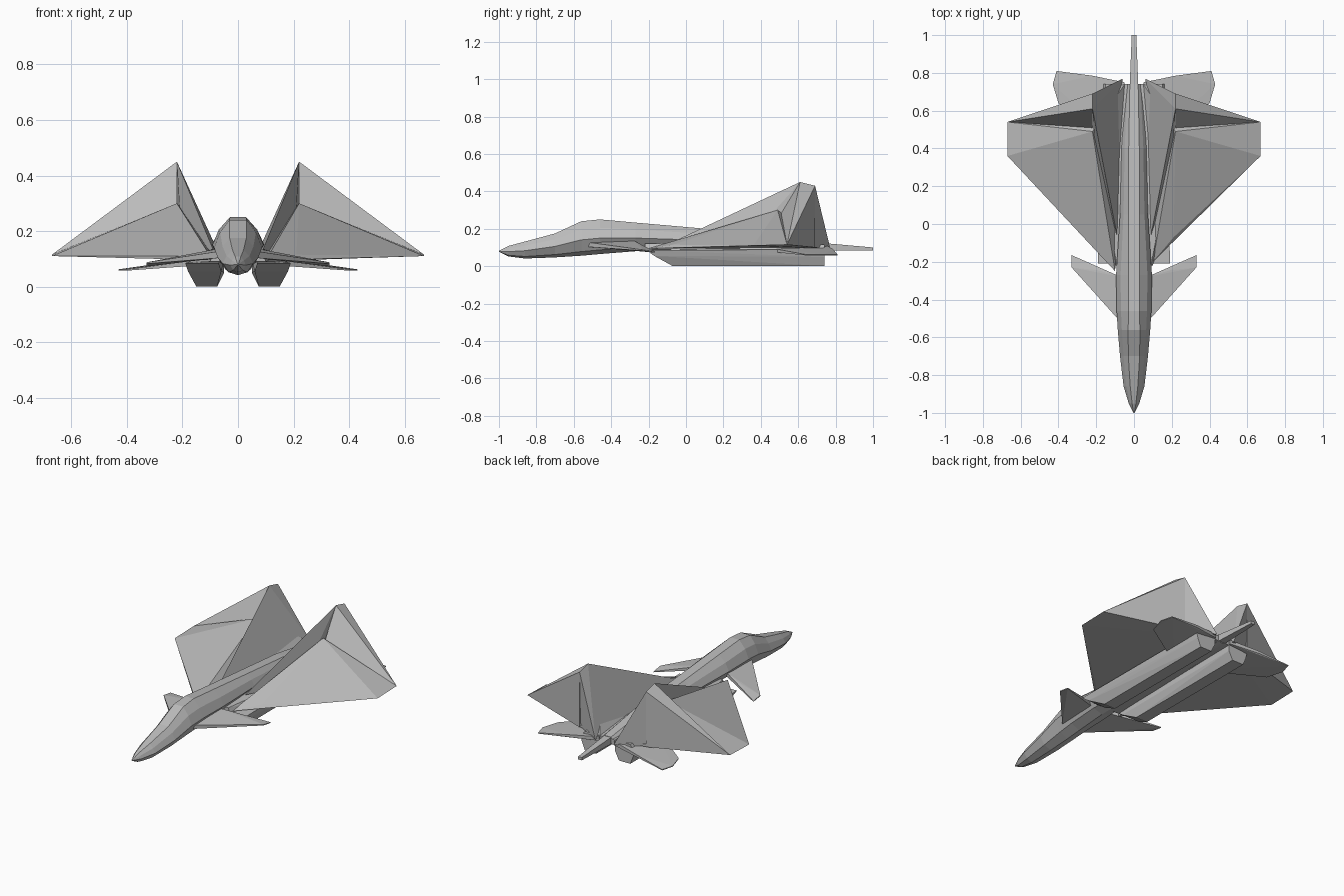
import bpy, bmesh

cube = bpy.data.objects.get("Cube")
if cube:
    bpy.data.objects.remove(cube, do_unlink=True)

grey = bpy.data.materials.new("airframe grey")
grey.use_nodes = True
grey.diffuse_color = (0.5, 0.5, 0.5, 1)
grey.node_tree.nodes["Principled BSDF"].inputs["Base Color"].default_value = (0.5, 0.5, 0.5, 1)


def finish(name, bm):
    bmesh.ops.recalc_face_normals(bm, faces=bm.faces)
    mesh = bpy.data.meshes.new(name)
    bm.to_mesh(mesh)
    bm.free()
    mesh.materials.append(grey)
    obj = bpy.data.objects.new(name, mesh)
    bpy.context.collection.objects.link(obj)
    return obj


def hull(name, points, side=1):
    """Flat-faced solid wrapped around a few corner points."""
    bm = bmesh.new()
    for x, y, z in points:
        bm.verts.new((x * side, y, z))
    res = bmesh.ops.convex_hull(bm, input=bm.verts)
    loose = [v for v in bm.verts if not v.link_faces]
    bmesh.ops.delete(bm, geom=loose, context='VERTS')
    return finish(name, bm)


def plate(name, outline, thick, side=1):
    """Thin surface: an outline given a little thickness at the root only."""
    pts = []
    for x, y, z, t in outline:
        pts += [(x, y, z + t * thick), (x, y, z - t * thick)]
    return hull(name, pts, side)


def loft(name, rings):
    bm = bmesh.new()
    rows = [[bm.verts.new(p) for p in ring] for ring in rings]
    n = len(rows[0])
    for a, b in zip(rows, rows[1:]):
        for i in range(n):
            j = (i + 1) % n
            bm.faces.new((a[i], a[j], b[j], b[i]))
    bm.faces.new(rows[0])
    bm.faces.new(rows[-1])
    return finish(name, bm)


# Fuselage stations: y, half width, ridge half width, bottom, top
stations = [
    (-1.0, .003, .002, .077, .083),
    (-.95, .028, .010, .052, .108),
    (-.86, .055, .020, .041, .132),
    (-.70, .074, .030, .047, .175),
    (-.56, .086, .031, .056, .240),
    (-.46, .092, .029, .065, .250),
    (-.27, .095, .028, .080, .233),
    (.05, .074, .028, .085, .205),
    (.40, .066, .028, .085, .175),
    (.74, .045, .022, .080, .125),
]


def section(y, w, r, lo, hi):
    h = hi - lo
    half = [(r, hi), (w * .75, lo + h * .76), (w, lo + h * .46), (w * .62, lo + h * .12)]
    right = [(x, y, z) for x, z in half]
    left = [(-x, y, z) for x, z in reversed(half)]
    return right + [(0, y, lo)] + left


loft("fuselage", [section(*s) for s in stations])

# Tail boom and flat centre body
hull("tail_boom", [(sx * w, y, z) for sx in (-1, 1)
                   for y, w, lo, hi in ((.55, .03, .085, .14), (1, .012, .083, .1))
                   for z in (lo, hi)])
hull("centre_body", [(sx * x, y, z) for sx in (-1, 1)
                     for x, y, z in ((.10, -.22, .09), (.09, -.22, .12), (.18, .1, .085),
                                     (.15, .1, .13), (.17, .74, .085), (.15, .74, .115))])

for side, label in ((1, "left"), (-1, "right")):
    # Engine nacelle with raked intake
    hull(label + "_nacelle", [
        (.07, -.21, .085), (.19, -.21, .085), (.06, -.17, .055), (.18, -.17, .055),
        (.075, -.07, 0), (.15, -.07, 0), (.075, .74, 0), (.15, .74, 0),
        (.05, .74, .05), (.17, .74, .05), (.05, .74, .1), (.18, .74, .09)], side)

    # Wing: a thin sharp tip rising to a crest near the fin
    start = (.21, -.07, .115) if side > 0 else (.1, -.25, .11)
    hull(label + "_wing", [
        start, (start[0], start[1], .095), (.1, -.2, .095), (.22, .49, .3),
        (.67, .36, .11), (.67, .54, .115), (.05, .74, .115), (.05, .74, .095)], side)

    # Leaning tail fin
    hull(label + "_fin", [
        (.09, -.06, .135), (.14, .2, .25), (.22, .61, .45), (.22, .69, .43),
        (.06, .77, .1), (.22, .68, .1), (.2, .3, .1)], side)

    # Steep web joining fin tip to wing tip
    hull(label + "_web", [
        (.22, .61, .45), (.22, .69, .43), (.67, .54, .115),
        (.22, .40, .1), (.22, .69, .1)], side)

    # Foreplane
    plate(label + "_foreplane", [
        (.07, -.52, .115, 1), (.33, -.23, .085, .2), (.33, -.165, .075, .2),
        (.19, -.245, .105, .7), (.07, -.28, .125, 1)], .012, side)

    # Drooping tailplane
    plate(label + "_tailplane", [
        (.05, .4, .095, 1), (.05, .75, .1, 1), (.22, .785, .085, .6),
        (.41, .81, .06, .2), (.43, .74, .06, .2), (.40, .64, .06, .2)], .012, side)

    # Small spine vane beside the fuselage
    hull(label + "_vane", [
        (.135, .08, .13), (.155, .33, .25), (.16, .34, .13), (.145, .34, .13)], side)
